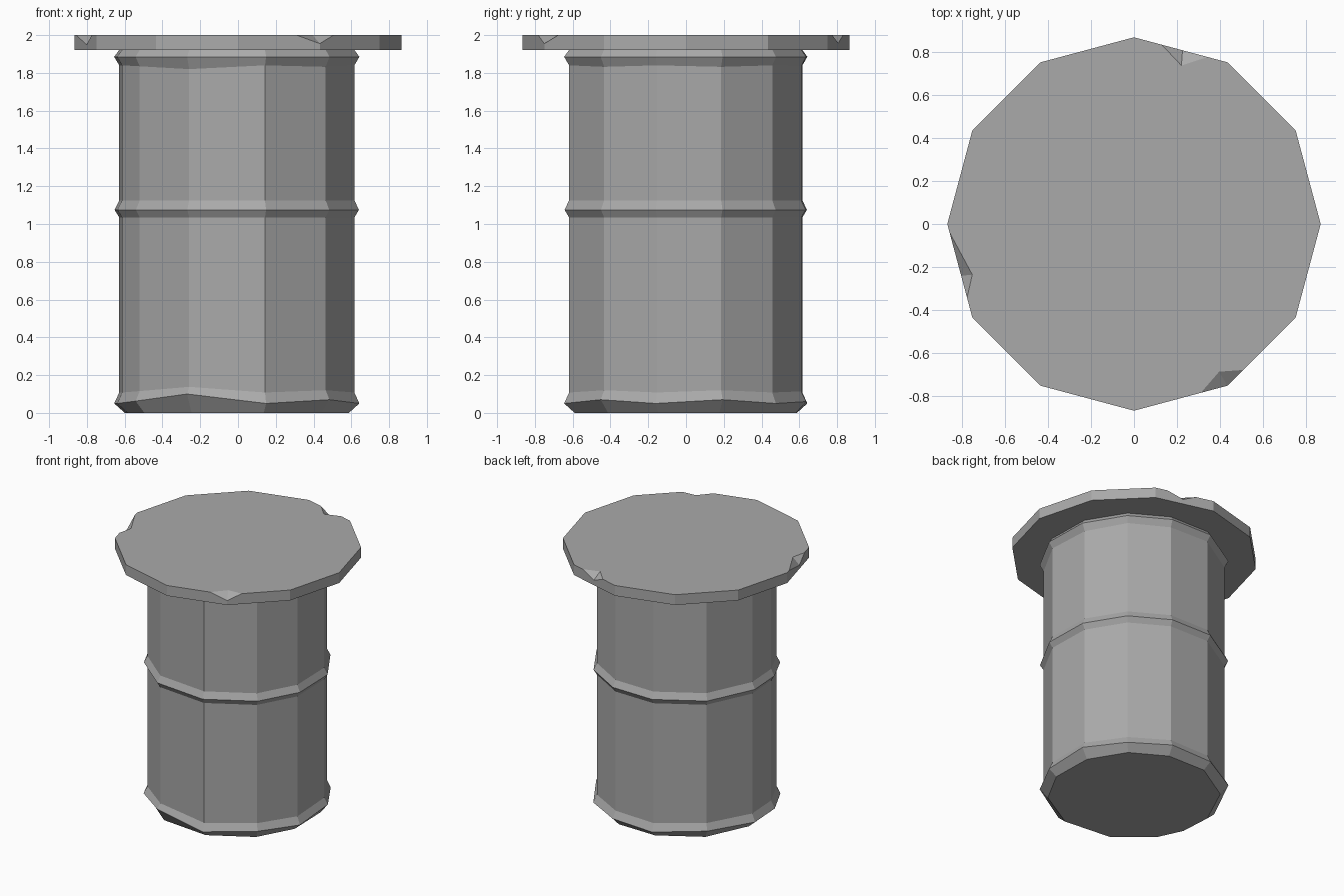
import bpy, bmesh
from math import sin, cos, radians
from mathutils import Vector

cube = bpy.data.objects.get("Cube")
if cube:
    bpy.data.objects.remove(cube, do_unlink=True)

stone = bpy.data.materials.new("stone_grey")
stone.use_nodes = True
grey = (0.4, 0.4, 0.4, 1)
stone.diffuse_color = grey
stone.node_tree.nodes["Principled BSDF"].inputs["Base Color"].default_value = grey


def finish(name, bm):
    bmesh.ops.recalc_face_normals(bm, faces=bm.faces)
    mesh = bpy.data.meshes.new(name)
    bm.to_mesh(mesh)
    bm.free()
    mesh.materials.append(stone)
    obj = bpy.data.objects.new(name, mesh)
    bpy.context.collection.objects.link(obj)
    return obj


def loft(name, angles, profile):
    """Stack rings of (radius, height, wobble) and cap both ends."""
    bm = bmesh.new()
    rings = []
    for radius, z, wobble in profile:
        rings.append([bm.verts.new((radius * cos(radians(a)), radius * sin(radians(a)),
                                    z + wobble * lift.get(a, 0)))
                      for a in angles])
    n = len(angles)
    for low, high in zip(rings, rings[1:]):
        for i in range(n):
            j = (i + 1) % n
            bm.faces.new((low[i], low[j], high[j], high[i]))
    bm.faces.new(rings[0][::-1])
    bm.faces.new(rings[-1])
    return finish(name, bm)


# Uneven hand-hewn column with lips at both ends and a ridge at mid height
column_angles = [17, 46, 74, 104, 138, 172, 195, 215, 246, 283, 317, 346]
lift = {246: 1, 215: 0.25, 317: 0.4, 17: 0.4, 74: 0.2, 138: 0.4}
loft("column", column_angles, [
    (0.605, 0, 0), (0.662, 0.05, 0.05), (0.635, 0.108, 0.03),
    (0.635, 1.035, 0), (0.66, 1.075, 0), (0.635, 1.125, 0),
    (0.635, 1.84, -0.02), (0.662, 1.885, 0), (0.635, 1.922, 0)])

# Flat twelve-sided top slab
slab = loft("top_slab", range(0, 360, 30), [(0.866, 1.92, 0), (0.866, 2, 0)])

# Chips on the slab rim: inner corner, two rim ends, lowest rim point
chips = [
    ((0.22, 0.735), (0.13, 0.83), (0.34, 0.774), (0.225, 0.806, 1.957)),
    ((-0.75, -0.235), (-0.855, -0.04), (-0.774, -0.34), (-0.80, -0.24, 1.95)),
    ((0.395, -0.685), (0.31, -0.783), (0.505, -0.677), (0.433, -0.75, 1.955)),
]
for inner, start, end, low in chips:
    c = Vector((*inner, 2))
    rays = [c + 2 * (Vector(p) - c) for p in ((*start, 2), (*end, 2), low)]
    above = (c + rays[0] + rays[1]) / 3 + Vector((0, 0, 0.1))
    bm = bmesh.new()
    verts = [bm.verts.new(p) for p in (c, *rays, above)]
    bmesh.ops.convex_hull(bm, input=verts)
    cutter = finish("chip_cutter", bm)
    cutter.hide_render = True
    mod = slab.modifiers.new("chip", 'BOOLEAN')
    mod.operation = 'DIFFERENCE'
    mod.solver = 'EXACT'
    mod.object = cutter
    bpy.context.view_layer.objects.active = slab
    bpy.ops.object.modifier_apply(modifier=mod.name)
    bpy.data.objects.remove(cutter, do_unlink=True)
